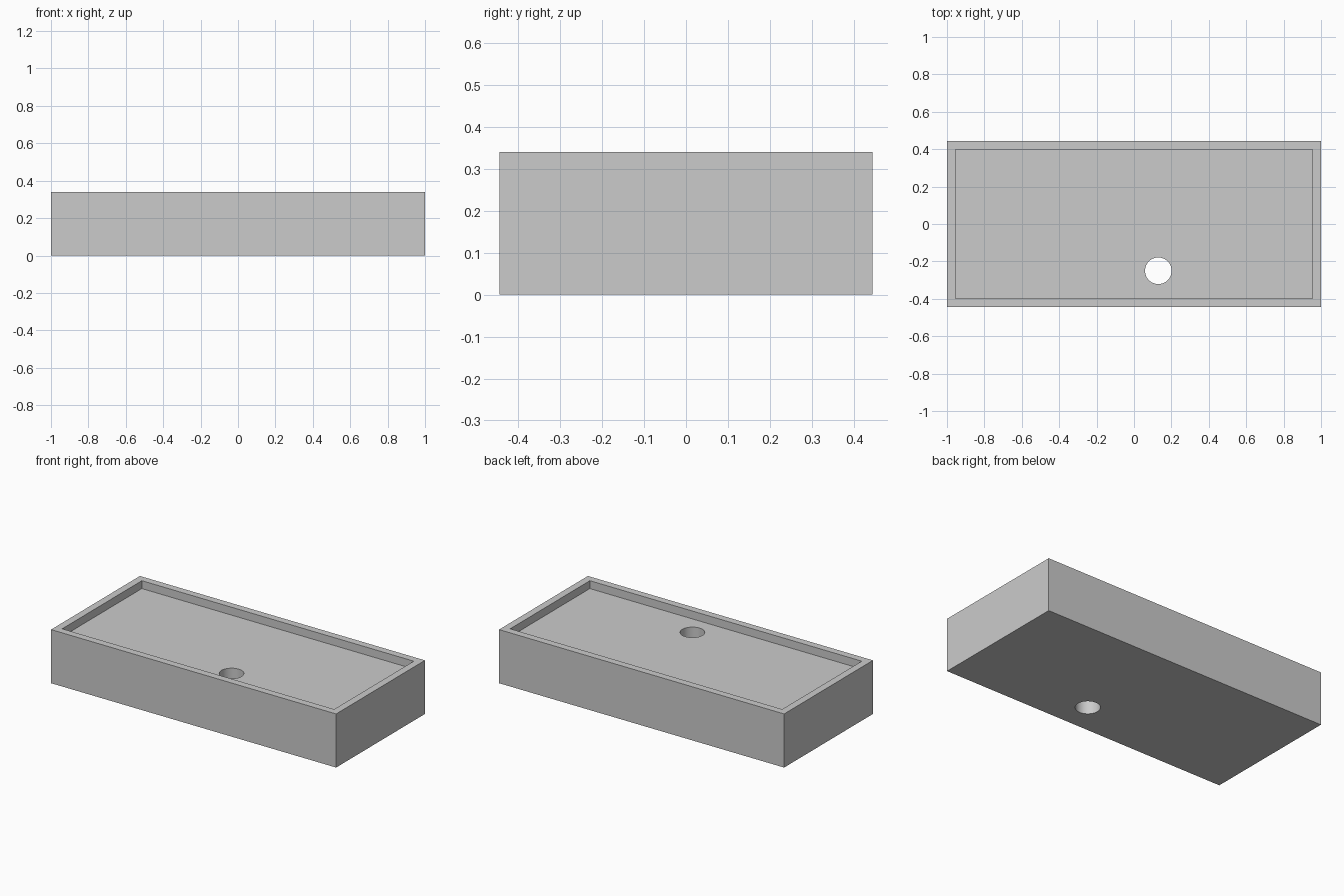
import bpy
import math

default_cube = bpy.data.objects.get("Cube")
if default_cube:
    bpy.data.objects.remove(default_cube, do_unlink=True)

# Overall sizes
WIDTH, DEPTH, HEIGHT = 2.0, 0.89, 0.34
RIM, RECESS = 0.046, 0.05
HOLE_X, HOLE_Y, HOLE_RADIUS = 0.13, -0.25, 0.071

grey = bpy.data.materials.new("plain_grey")
grey.use_nodes = True
colour = (0.6, 0.6, 0.6, 1.0)
grey.diffuse_color = colour
grey.node_tree.nodes["Principled BSDF"].inputs["Base Color"].default_value = colour


def box(name, size, location):
    bpy.ops.mesh.primitive_cube_add(size=1, location=location)
    obj = bpy.context.object
    obj.name = name
    obj.scale = size
    bpy.ops.object.transform_apply(location=False, rotation=False, scale=True)
    obj.data.materials.append(grey)
    return obj


def cut(target, cutter):
    cutter.hide_render = True
    mod = target.modifiers.new("cut", "BOOLEAN")
    mod.operation = "DIFFERENCE"
    mod.solver = "EXACT"
    mod.object = cutter
    bpy.context.view_layer.objects.active = target
    bpy.ops.object.modifier_apply(modifier=mod.name)
    bpy.data.objects.remove(cutter, do_unlink=True)


# Solid basin block
basin = box("basin", (WIDTH, DEPTH, HEIGHT), (0, 0, HEIGHT / 2))

# Shallow rectangular recess, leaving a thin rim
recess = box("recess_cutter", (WIDTH - 2 * RIM, DEPTH - 2 * RIM, 2 * RECESS), (0, 0, HEIGHT))
cut(basin, recess)

# Round drain hole through the whole block
bpy.ops.mesh.primitive_cylinder_add(vertices=64, radius=HOLE_RADIUS, depth=1,
                                    location=(HOLE_X, HOLE_Y, HEIGHT / 2))
drain = bpy.context.object
drain.name = "drain_cutter"
drain.data.materials.append(grey)
cut(basin, drain)

# Smooth the drain wall, keep every corner sharp
bpy.ops.object.select_all(action="DESELECT")
basin.select_set(True)
bpy.context.view_layer.objects.active = basin
bpy.ops.object.shade_smooth_by_angle(angle=math.radians(30))
